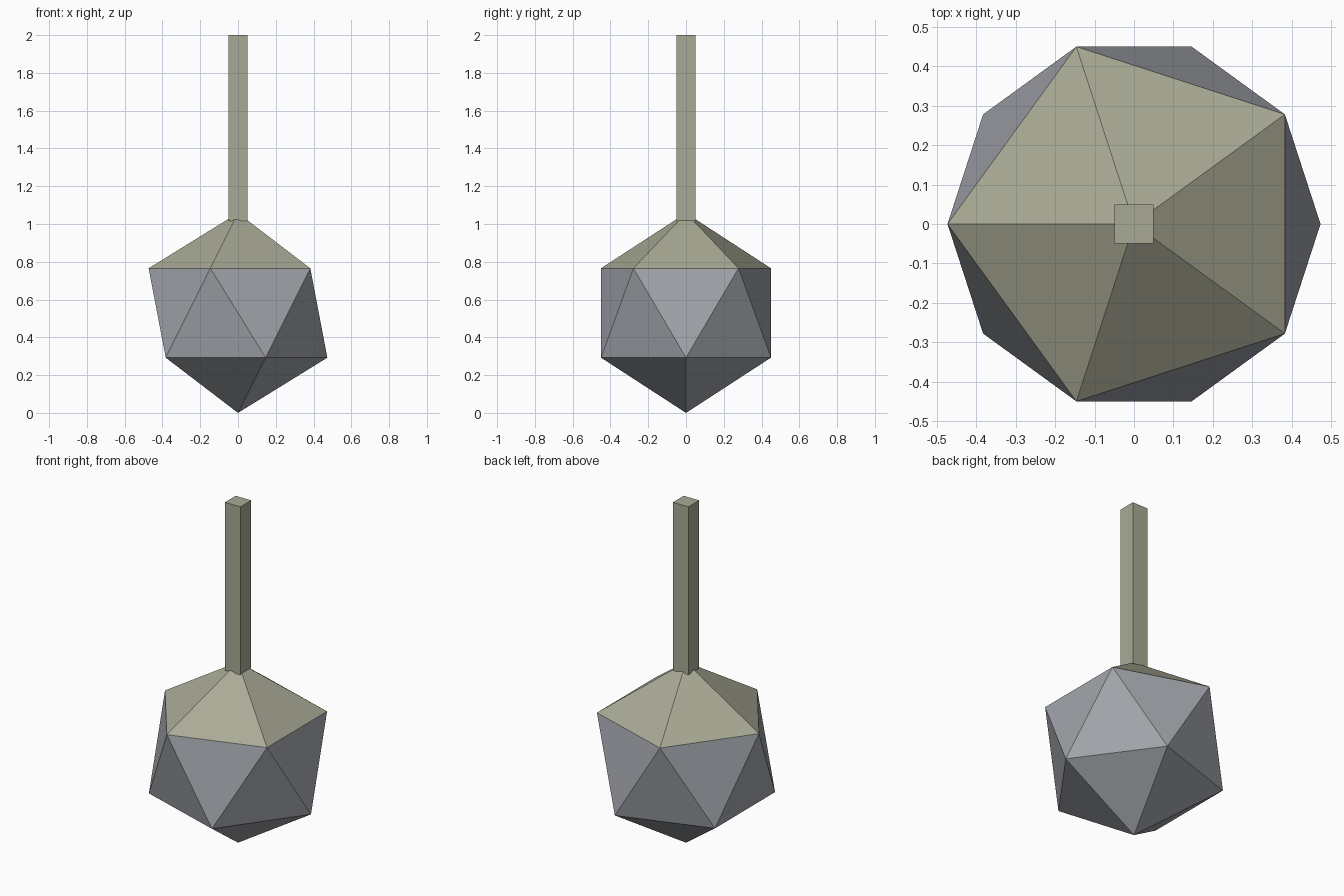
import bpy, bmesh, math
from mathutils import Matrix

if "Cube" in bpy.data.objects:
    bpy.data.objects.remove(bpy.data.objects["Cube"])

R = 0.529      # circumradius of the twenty-sided body
HALF = 0.05    # half width of the square rod


def material(name, rgb):
    m = bpy.data.materials.new(name)
    m.diffuse_color = (*rgb, 1.0)
    m.use_nodes = True
    m.node_tree.nodes["Principled BSDF"].inputs["Base Color"].default_value = m.diffuse_color
    return m


def finish(bm, name, mats):
    mesh = bpy.data.meshes.new(name)
    bm.to_mesh(mesh)
    bm.free()
    for m in mats:
        mesh.materials.append(m)
    obj = bpy.data.objects.new(name, mesh)
    bpy.context.collection.objects.link(obj)
    return obj


slate = material("slate_grey", (0.36, 0.375, 0.41))
olive = material("pale_olive", (0.40, 0.40, 0.305))

# Body: icosahedron standing on one corner, top five faces form the olive cap
bm = bmesh.new()
bmesh.ops.create_icosphere(
    bm, subdivisions=1, radius=R,
    matrix=Matrix.Translation((0, 0, R)) @ Matrix.Rotation(math.pi, 4, 'Z'))
for f in bm.faces:
    f.material_index = int(f.calc_center_median().z > 1.5 * R)
finish(bm, "faceted_body", [slate, olive])

# Rod: square post rising from the cap's peak
bottom, top = 1.015, 2.0
bm = bmesh.new()
bmesh.ops.create_cube(
    bm, size=1,
    matrix=Matrix.Translation((0, 0, (bottom + top) / 2))
    @ Matrix.Diagonal((2 * HALF, 2 * HALF, top - bottom, 1)))
finish(bm, "square_rod", [olive])
